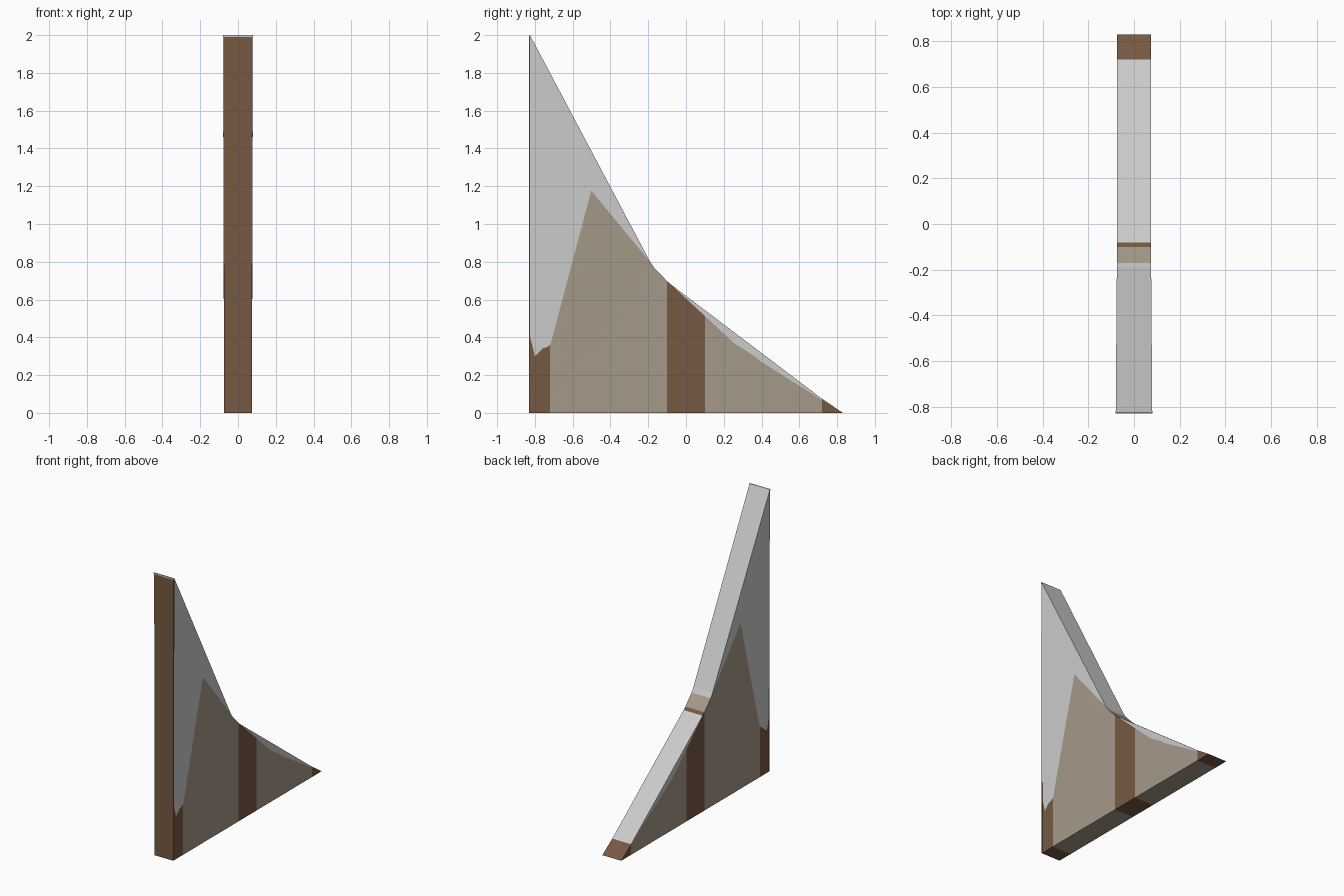
import bpy, bmesh

if "Cube" in bpy.data.objects:
    bpy.data.objects.remove(bpy.data.objects["Cube"])


def material(name, rgb):
    """Flat colour from 0-255 display values."""
    m = bpy.data.materials.new(name)
    lin = [((c / 255 + 0.055) / 1.055) ** 2.4 for c in rgb]
    m.diffuse_color = (*lin, 1)
    m.use_nodes = True
    m.node_tree.nodes["Principled BSDF"].inputs["Base Color"].default_value = m.diffuse_color
    return m


brown = material("dark wood", (118, 89, 66))
tan = material("tan plaster", (165, 153, 136))
grey = material("light stone", (203, 203, 203))


def half_width(z):
    """The buttress widens slightly towards the top."""
    return 0.074 + 0.006 * max(0.0, (z - 0.5) / 1.5)


def prism(name, profile, mat, taper=True):
    """Extrude a y-z profile across the width of the buttress."""
    bm = bmesh.new()
    sides = []
    for s in (-1, 1):
        sides.append([bm.verts.new((s * (half_width(z) if taper else 0.075), y, z))
                      for y, z in profile])
    left, right = sides
    n = len(profile)
    bm.faces.new(left)
    bm.faces.new(right[::-1])
    for i in range(n):
        j = (i + 1) % n
        bm.faces.new((left[i], right[i], right[j], left[j]))
    bmesh.ops.triangulate(bm, faces=[f for f in bm.faces if len(f.verts) > 4])
    bmesh.ops.recalc_face_normals(bm, faces=bm.faces)
    me = bpy.data.meshes.new(name)
    bm.to_mesh(me)
    bm.free()
    me.materials.append(mat)
    ob = bpy.data.objects.new(name, me)
    bpy.context.collection.objects.link(ob)
    return ob


# Wooden front board and the posts along the wedge
prism("front_board", [(-0.83, 0), (-0.825, 0), (-0.825, 1.99), (-0.83, 1.99)], brown, False)
prism("front_post", [(-0.825, 0), (-0.72, 0), (-0.72, 0.543), (-0.80, 0.30), (-0.825, 0.40)], brown)
prism("middle_post", [(-0.10, 0), (0.10, 0), (0.10, 0.52), (-0.08, 0.68), (-0.10, 0.697)], brown)
prism("toe_post", [(0.72, 0), (0.83, 0), (0.72, 0.075)], brown)

# Plaster panels between the posts
prism("front_panel", [(-0.72, 0), (-0.10, 0), (-0.10, 0.697), (-0.17, 0.77),
                      (-0.49, 1.24), (-0.72, 0.543)], tan)
prism("back_panel", [(0.10, 0), (0.72, 0), (0.72, 0.068), (0.28, 0.345), (0.10, 0.52)], tan)

# Stone capping: tall upper wedge and the lower slope
prism("upper_stone", [(-0.825, 0.40), (-0.80, 0.30), (-0.49, 1.24), (-0.17, 0.77),
                      (-0.19, 0.80), (-0.818, 1.985), (-0.825, 2.0)], grey)
prism("stone_cap", [(-0.83, 1.99), (-0.825, 1.99), (-0.825, 2.0), (-0.83, 2.0)], grey)
prism("lower_stone", [(-0.08, 0.68), (0.10, 0.52), (0.28, 0.345), (0.72, 0.068),
                      (0.72, 0.075)], grey)
